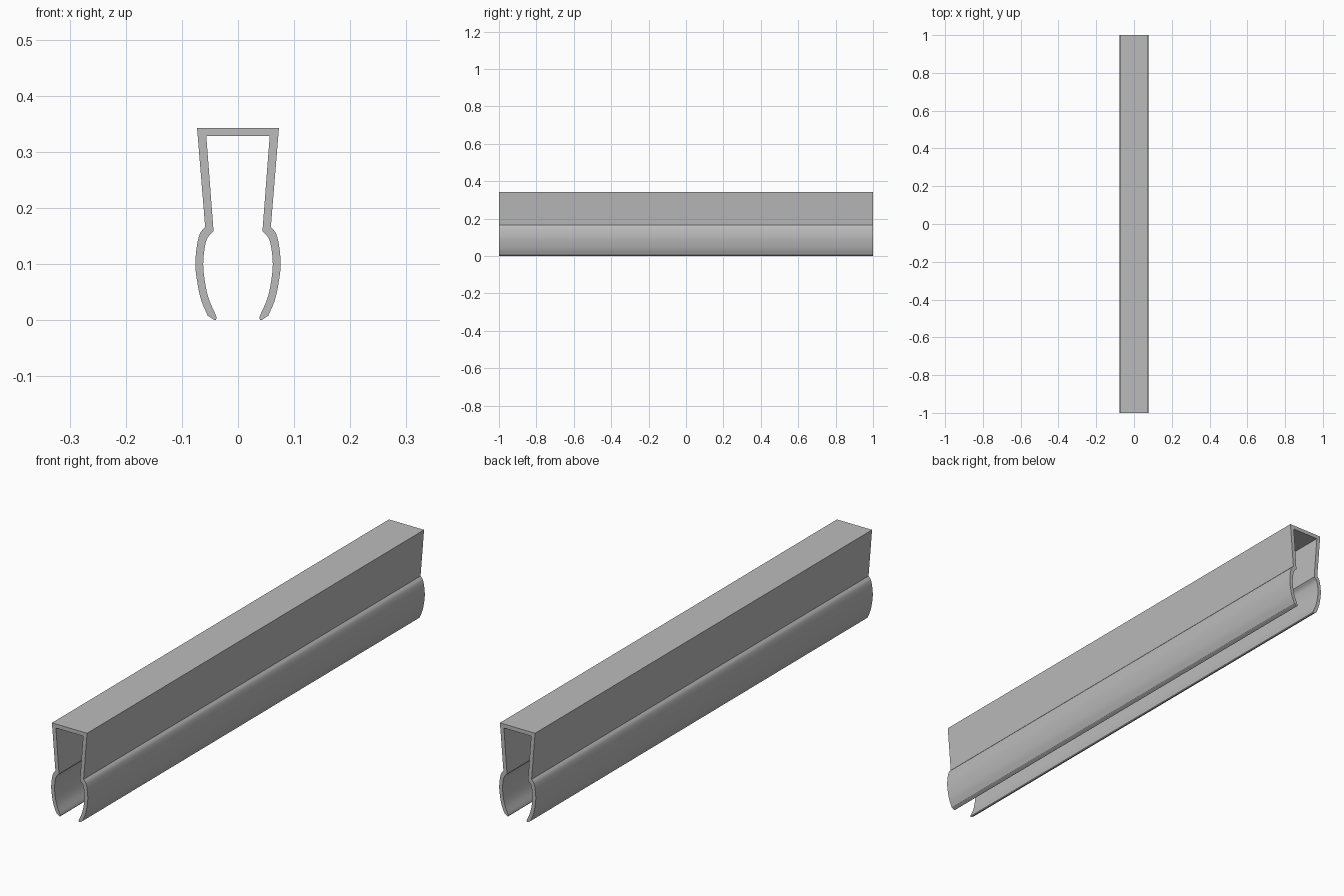
import bpy
import bmesh
from mathutils import Vector

cube = bpy.data.objects.get("Cube")
if cube:
    bpy.data.objects.remove(cube, do_unlink=True)

LENGTH = 2.0


def spline(points, steps=5):
    """Smooth curve through every given point."""
    p = [Vector(q) for q in points]
    p = [2 * p[0] - p[1]] + p + [2 * p[-1] - p[-2]]
    out = []
    for a, b, c, d in zip(p, p[1:], p[2:], p[3:]):
        for i in range(steps):
            t = i / steps
            out.append(0.5 * (2 * b + (c - a) * t + (2 * a - 5 * b + 4 * c - d) * t ** 2
                              + (3 * b - a - 3 * c + d) * t ** 3))
    return out + [p[-2]]


# Grey material
grey = bpy.data.materials.new("grey plastic")
grey.use_nodes = True
colour = (0.5, 0.5, 0.5, 1)
grey.diffuse_color = colour
grey.node_tree.nodes["Principled BSDF"].inputs["Base Color"].default_value = colour

# Half of the cross-section: outer wall, rounded lip, inner wall
outer_jaw = spline([(0.0585, 0.166), (0.068, 0.154), (0.0735, 0.131), (0.076, 0.1),
                    (0.073, 0.07), (0.066, 0.037), (0.054, 0.008)])
lip = [Vector(q) for q in [(0.043, 0.001), (0.04, 0), (0.038, 0.003), (0.039, 0.008)]]
inner_jaw = spline([(0.039, 0.008), (0.052, 0.038), (0.059, 0.069), (0.062, 0.1),
                    (0.059, 0.131), (0.054, 0.147), (0.044, 0.158)])
half = ([Vector((0.073, 0.343))] + outer_jaw + lip + inner_jaw[1:]
        + [Vector((0.044, 0.165)), Vector((0.0565, 0.328))])
profile = half + [Vector((-q.x, q.y)) for q in reversed(half)]

# Extrude the mirrored section along the length
bm = bmesh.new()
face = bm.faces.new([bm.verts.new((q.x, -LENGTH / 2, q.y)) for q in profile])
ends = bmesh.ops.extrude_face_region(bm, geom=[face], use_keep_orig=True)
moved = [v for v in ends["geom"] if isinstance(v, bmesh.types.BMVert)]
bmesh.ops.translate(bm, verts=moved, vec=(0, LENGTH, 0))
bmesh.ops.recalc_face_normals(bm, faces=bm.faces)
mesh = bpy.data.meshes.new("clip_channel")
bm.to_mesh(mesh)
bm.free()
mesh.materials.append(grey)

channel = bpy.data.objects.new("clip_channel", mesh)
bpy.context.collection.objects.link(channel)
bpy.ops.object.select_all(action="DESELECT")
channel.select_set(True)
bpy.context.view_layer.objects.active = channel
bpy.ops.object.shade_smooth_by_angle(angle=0.5)
